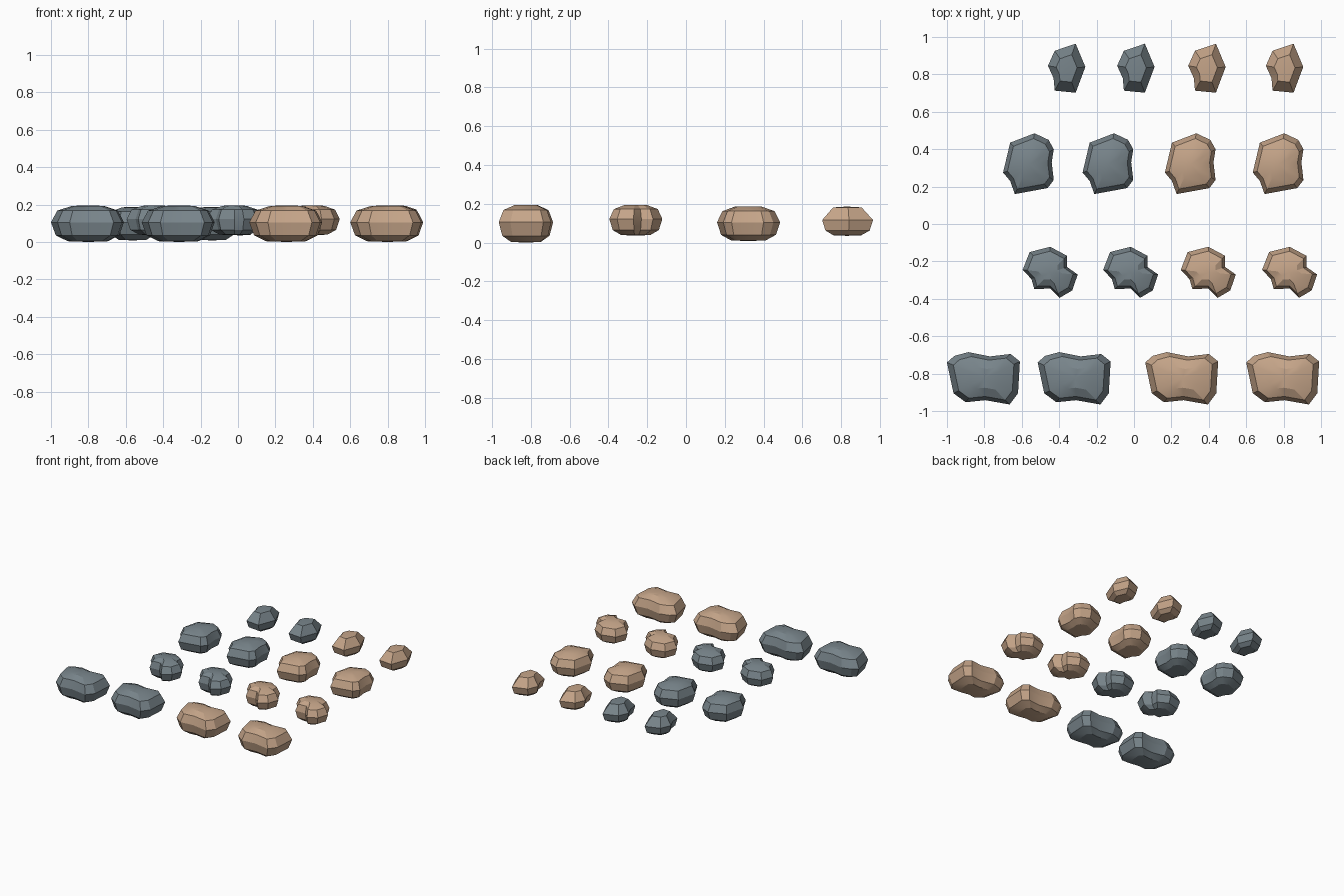
import bpy, bmesh, math

if "Cube" in bpy.data.objects:
    bpy.data.objects.remove(bpy.data.objects["Cube"])

def material(name, rgb):
    m = bpy.data.materials.new(name)
    m.diffuse_color = (*rgb, 1)
    m.use_nodes = True
    m.node_tree.nodes["Principled BSDF"].inputs["Base Color"].default_value = m.diffuse_color
    return m

grey = material("slate_grey", (.19, .235, .26))
tan = material("sandy_tan", (.56, .375, .25))

# rings shared by all rocks: outline scale, height fraction
ROUNDED = [(.55, .02), (.87, .18), (1, .54), (.83, .86), (.43, .99)]
FACETED = ROUNDED[:3] + [(.56, .97)]

def rock_mesh(name, outline, rings, low, high, mat):
    bm = bmesh.new()
    loops = [[bm.verts.new((x * s, y * s, low + t * (high - low))) for x, y in outline]
             for s, t in rings]
    n = len(outline)
    # sides
    for a, b in zip(loops, loops[1:]):
        for i in range(n):
            j = (i + 1) % n
            bm.faces.new((a[i], a[j], b[j], b[i]))
    # bottom and top fans
    for loop, z in ((loops[0], low), (loops[-1], high)):
        pole = bm.verts.new((0, 0, z))
        for i in range(n):
            bm.faces.new((loop[i], loop[(i + 1) % n], pole))
    bmesh.ops.recalc_face_normals(bm, faces=bm.faces)
    me = bpy.data.meshes.new(name)
    bm.to_mesh(me)
    bm.free()
    me.materials.append(mat)
    return me

def rock_row(name, outline, rings, low, high, y, lefts):
    """Two grey then two tan copies, placed by their left edges."""
    half = -min(p[0] for p in outline)
    meshes = [rock_mesh(name, outline, rings, low, high, m) for m in (grey, tan)]
    for k, left in enumerate(lefts):
        ob = bpy.data.objects.new(f"{name}_{k + 1}", meshes[k // 2])
        ob.location = (left + half, y, 0)
        bpy.context.collection.objects.link(ob)
        bpy.context.view_layer.objects.active = ob
        ob.select_set(True)

# front row: long rocks
rock_row("long_rock",
         [(-.2, .085), (-.16, .12), (-.085, .14), (.03, .117), (.14, .13), (.19, .09),
          (.18, -.08), (.135, -.14), (.005, -.117), (-.1, -.128), (-.165, -.08)],
         ROUNDED, 0, .195, -.825, (-1, -.515, .06, .6))

# second row: notched rocks
rock_row("notched_rock",
         [(-.147, .015), (-.11, .11), (0, .138), (.09, .09), (.09, .03), (.147, -.01),
          (.118, -.095), (.05, -.135), (0, -.085), (-.085, -.088), (-.1, -.035)],
         ROUNDED, .036, .195, -.26, (-.595, -.165, .25, .685))

# third row: round rocks
rock_row("round_rock",
         [(-.1, .115), (.03, .165), (.105, .13), (.133, .08), (.122, .01), (.133, -.085),
          (.1, -.128), (-.075, -.16), (-.1, -.09), (-.138, -.045)],
         ROUNDED, .008, .187, .32, (-.7, -.275, .165, .635))

# back row: small rocks
rock_row("small_rock",
         [(-.064, .096), (.048, .134), (.1, .01), (.048, -.128), (-.064, -.117),
          (-.07, -.05), (-.1, .016)],
         FACETED, .035, .186, .83, (-.46, -.09, .29, .705))

bpy.ops.object.shade_smooth_by_angle(angle=math.radians(25))
